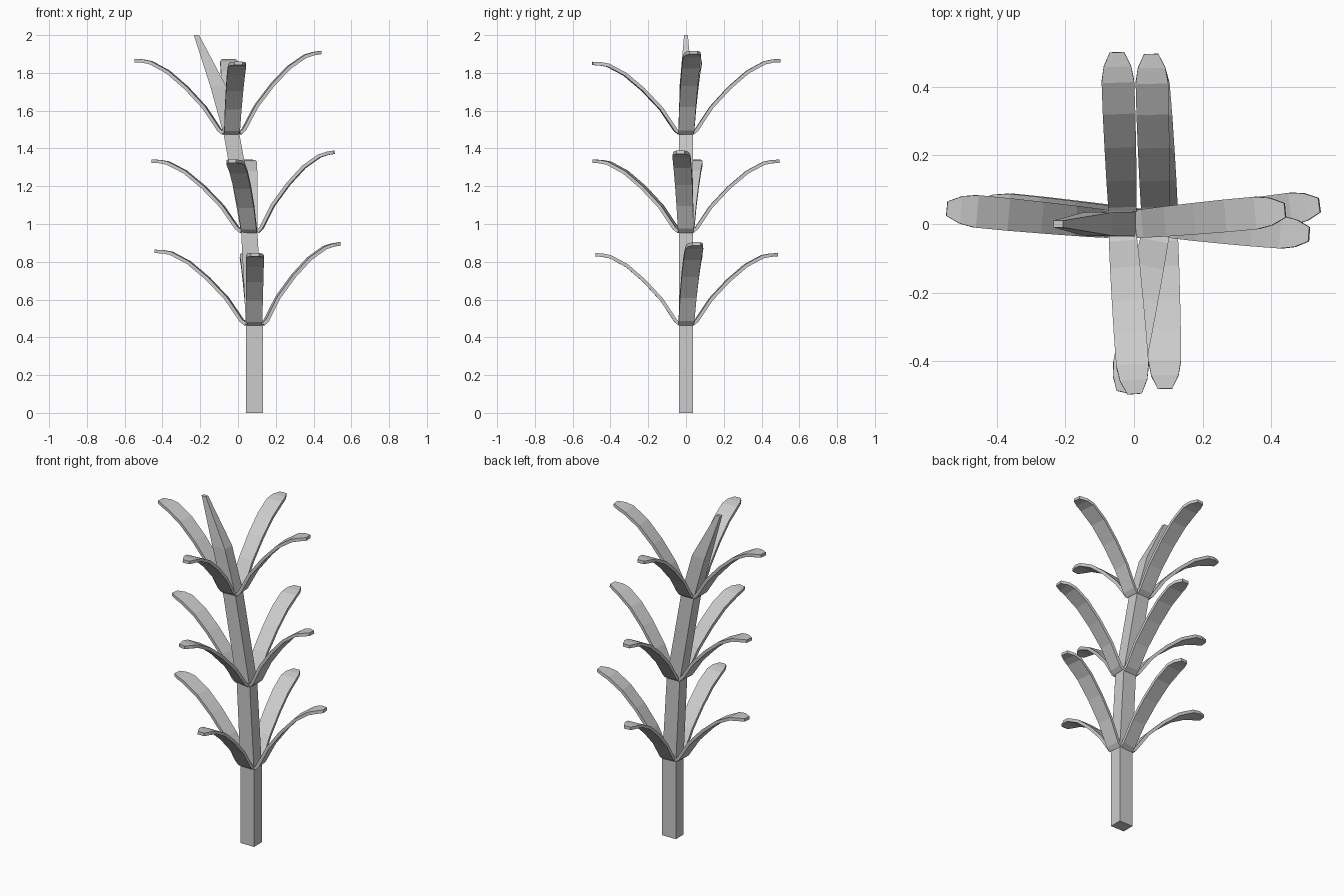
import bpy, bmesh
from mathutils import Vector

if "Cube" in bpy.data.objects:
    bpy.data.objects.remove(bpy.data.objects["Cube"])


def loft(name, rings):
    """Skin a list of four-cornered rings and cap both ends."""
    bm = bmesh.new()
    vs = [[bm.verts.new(p) for p in r] for r in rings]
    for a, b in zip(vs, vs[1:]):
        for i in range(4):
            j = (i + 1) % 4
            bm.faces.new((a[i], a[j], b[j], b[i]))
    bm.faces.new(vs[0])
    bm.faces.new(vs[-1])
    bmesh.ops.recalc_face_normals(bm, faces=bm.faces[:])
    me = bpy.data.meshes.new(name)
    bm.to_mesh(me)
    bm.free()
    ob = bpy.data.objects.new(name, me)
    bpy.context.collection.objects.link(ob)
    return ob


# Stem: (centre x, z, half width x, half depth y)
stem = [(0.087, 0, 0.045, 0.037), (0.087, 0.46, 0.045, 0.037),
        (0.06, 0.95, 0.043, 0.036), (-0.033, 1.47, 0.042, 0.036),
        (-0.105, 1.73, 0.042, 0.034), (-0.22, 2.0, 0.014, 0.01)]
loft("stem", [[(x + sx * w, sy * d, z) for sx, sy in
               ((-1, -1), (1, -1), (1, 1), (-1, 1))] for x, z, w, d in stem])

# Leaf spine (out + up*j) and full width at each station
SPINE = [(0, 0, .08), (.022, .018, .083), (.095, .134, .088), (.187, .238, .092),
         (.28, .322, .095), (.367, .372, .095), (.41, .382, .08), (.45, .385, .042)]
THICK = 0.009


def leaf(name, root, tip):
    """Arched blade whose spine is turned and scaled to run from root to tip."""
    d = tip - root
    flat = Vector((d.x, d.y, 0))
    out, side = flat.normalized(), Vector((-d.y, d.x, 0)).normalized()
    k = complex(flat.length, d.z) / complex(*SPINE[-1][:2])
    pts = [complex(o, u) * k for o, u, w in SPINE]
    rings = []
    for i, p in enumerate(pts):
        t = pts[min(i + 1, len(pts) - 1)] - pts[max(i - 1, 0)]
        n = t * 1j / abs(t) * THICK
        c = root + out * p.real + Vector((0, 0, p.imag))
        nn = out * n.real + Vector((0, 0, n.imag))
        s = side * SPINE[i][2] / 2
        rings.append([c - s - nn, c + s - nn, c + s + nn, c - s + nn])
    loft(name, rings)


# Three tiers: node x, node z, then leaf tips
tiers = [
    (0.087, 0.46, dict(right=(.54, .055, .895), left=(-.44, .05, .855),
                       front=(.09, -.48, .837), back=(.05, .485, .837))),
    (0.062, 0.95, dict(right=(.51, -.03, 1.38), left=(-.455, .05, 1.332),
                       front=(-.03, -.49, 1.332), back=(.05, .495, 1.332))),
    (-0.033, 1.47, dict(right=(.44, .04, 1.908), left=(-.545, .045, 1.865),
                        front=(.002, -.495, 1.85), back=(-.05, .5, 1.865))),
]
DIRS = dict(right=(1, 0), left=(-1, 0), front=(0, -1), back=(0, 1))
for n, (x, z, tips) in enumerate(tiers, 1):
    for key, tip in tips.items():
        dx, dy = DIRS[key]
        leaf(f"leaf_{key}_{n}", Vector((x + dx * .043, dy * .033, z + .01)), Vector(tip))
